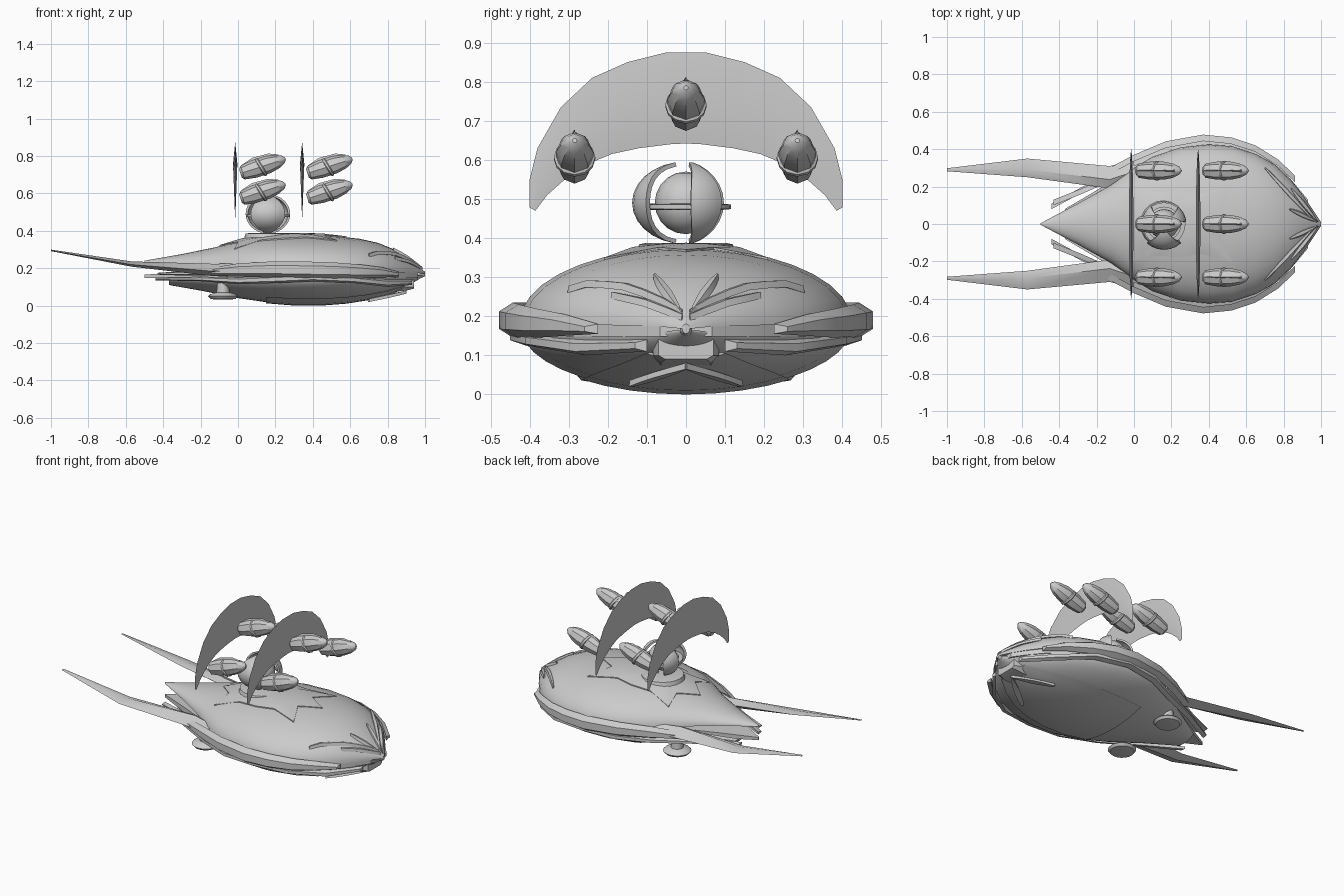
import bpy, bmesh, math
from mathutils import Matrix, Vector

if "Cube" in bpy.data.objects:
    bpy.data.objects.remove(bpy.data.objects["Cube"])

grey = bpy.data.materials.new("hull_grey")
grey.use_nodes = True
grey.diffuse_color = (0.6, 0.6, 0.6, 1)
grey.node_tree.nodes["Principled BSDF"].inputs["Base Color"].default_value = (0.6, 0.6, 0.6, 1)


def finish(name, bm, angle=35):
    bmesh.ops.recalc_face_normals(bm, faces=bm.faces)
    mesh = bpy.data.meshes.new(name)
    bm.to_mesh(mesh)
    bm.free()
    mesh.materials.append(grey)
    obj = bpy.data.objects.new(name, mesh)
    bpy.context.collection.objects.link(obj)
    bpy.ops.object.select_all(action="DESELECT")
    obj.select_set(True)
    bpy.context.view_layer.objects.active = obj
    bpy.ops.object.shade_smooth_by_angle(angle=math.radians(angle))
    return obj


def loft(name, rings, matrix=None, angle=35):
    """Skin a list of closed cross-sections and cap both ends."""
    bm = bmesh.new()
    rows = [[bm.verts.new(p) for p in ring] for ring in rings]
    n = len(rows[0])
    for a, b in zip(rows, rows[1:]):
        for i in range(n):
            j = (i + 1) % n
            bm.faces.new((a[i], a[j], b[j], b[i]))
    bm.faces.new(rows[0])
    bm.faces.new(rows[-1])
    if matrix:
        bm.transform(matrix)
    return finish(name, bm, angle)


def revolve(name, profile, matrix, sides):
    """Lathe (distance, radius) pairs around the local x axis."""
    turns = [2 * math.pi * i / sides for i in range(sides)]
    return loft(name, [[(x, r * math.cos(t), r * math.sin(t)) for t in turns]
                       for x, r in profile], matrix)


def interp(table, x):
    for a, b in zip(table, table[1:]):
        if x <= b[0]:
            k = (x - a[0]) / (b[0] - a[0])
            return [p + (q - p) * k for p, q in zip(a, b)]
    return list(table[-1])


def half_shell(x, w, edge, crest, power, steps=18):
    arc = [math.pi * i / steps for i in range(steps + 1)]
    return [(x, w * math.cos(t), edge + (crest - edge) * max(math.sin(t), 0) ** power)
            for t in arc]


# Upper shell: x, half width, edge height, crest height
UPPER = [(-0.5, 0.004, 0.232, 0.24), (-0.3, 0.11, 0.225, 0.275), (-0.12, 0.21, 0.21, 0.312),
         (0, 0.3, 0.2, 0.342), (0.1, 0.36, 0.195, 0.364), (0.25, 0.41, 0.19, 0.374),
         (0.4, 0.425, 0.185, 0.376), (0.53, 0.415, 0.182, 0.37), (0.65, 0.375, 0.18, 0.357),
         (0.75, 0.32, 0.18, 0.335), (0.84, 0.235, 0.178, 0.298), (0.91, 0.145, 0.176, 0.253),
         (0.96, 0.07, 0.174, 0.213), (1.0, 0.01, 0.168, 0.18)]
loft("upper_shell", [half_shell(*s, 1.0) for s in UPPER])

# Lower shell
LOWER = [(-0.37, 0.08, 0.14, 0.11), (-0.2, 0.18, 0.15, 0.08), (0, 0.3, 0.15, 0.04),
         (0.15, 0.375, 0.15, 0.018), (0.3, 0.41, 0.15, 0.006), (0.45, 0.415, 0.15, 0.006),
         (0.58, 0.39, 0.15, 0.016), (0.7, 0.34, 0.15, 0.035), (0.8, 0.26, 0.15, 0.06),
         (0.89, 0.16, 0.155, 0.095), (0.95, 0.07, 0.16, 0.13), (0.99, 0.01, 0.165, 0.155)]
loft("lower_shell", [half_shell(*s, 1.15) for s in LOWER])

# Recessed waist between the shells, ending in the lower tail point
waist = []
for x, w, edge, crest in UPPER[:-1]:
    top = min(edge, 0.165 + max(0, x + 0.5) * 0.07)
    waist.append([(x, -w * 0.95, 0.148), (x, w * 0.95, 0.148),
                  (x, w * 0.95, top), (x, -w * 0.95, top)])
loft("waist", waist)

# Raised keel panel under the belly
keel = []
for x, w, edge, crest in LOWER[3:10]:
    pts = half_shell(x, w, edge, crest, 1.15)[5:14]
    keel.append([(a, b, c - 0.006) for a, b, c in pts] + [(x, 0, crest + 0.03)])
loft("keel_panel", keel)


def dome(x, y, lift=0.0):
    _, w, edge, crest = interp(UPPER, x)
    return Vector((x, y, edge + (crest - edge) * math.sqrt(max(0, 1 - (y / w) ** 2)) + lift))


def rail(name, pts, thick, side):
    """Bevelled band through (x, y, low, high) points."""
    rings = []
    for x, y, lo, hi in pts:
        h = (hi - lo) * 0.25
        rings.append([(x, side * (y - thick), lo), (x, side * y, lo + h),
                      (x, side * y, hi - h), (x, side * (y - thick), hi)])
    loft(name, rings)


def strip(name, path, width, lift):
    """Flat tapering blade lying along a path of vectors."""
    rings = []
    for i, p in enumerate(path):
        d = (path[min(i + 1, len(path) - 1)] - path[max(i - 1, 0)]).normalized()
        s = d.cross(Vector((0, 0, 1))).normalized() * width * math.sin(math.pi * (i + 0.3) / len(path))
        up = Vector((0, 0, lift))
        rings.append([p - s - up, p + s - up, p + s * 0.6 + up, p - s * 0.6 + up])
    loft(name, rings)


for side, tag in ((1, "left"), (-1, "right")):
    # Side rails
    rail("upper_rail_" + tag, [(-0.16, 0.285, 0.16, 0.2), (0, 0.37, 0.155, 0.225),
         (0.17, 0.442, 0.15, 0.235), (0.37, 0.478, 0.145, 0.235), (0.52, 0.463, 0.145, 0.23),
         (0.65, 0.42, 0.145, 0.22), (0.77, 0.345, 0.15, 0.205), (0.86, 0.26, 0.155, 0.18)], 0.035, side)
    rail("lower_rail_" + tag, [(-0.44, 0.11, 0.135, 0.15), (-0.2, 0.24, 0.13, 0.155),
         (0, 0.335, 0.115, 0.15), (0.2, 0.425, 0.12, 0.16), (0.4, 0.45, 0.13, 0.165),
         (0.62, 0.41, 0.12, 0.155), (0.8, 0.285, 0.1, 0.14), (0.93, 0.13, 0.11, 0.14)], 0.03, side)
    rail("tail_blade_" + tag, [(-0.43, 0.13, 0.165, 0.175), (-0.28, 0.19, 0.16, 0.185),
         (-0.1, 0.27, 0.16, 0.21), (0.02, 0.32, 0.17, 0.22)], 0.03, side)

    # Swept tail fins: x, inner y, outer y, centre height, half thickness
    fin = [(0.0, 0.24, 0.34, 0.19, 0.035), (-0.13, 0.19, 0.31, 0.19, 0.033),
           (-0.57, 0.25, 0.35, 0.222, 0.014), (-1.0, 0.282, 0.298, 0.295, 0.004)]
    loft("tail_fin_" + tag, [[(x, side * a, z + t * 0.3), (x, side * (a * 0.6 + b * 0.4), z + t),
         (x, side * b, z - t * 0.2), (x, side * (a + b) / 2, z - t)] for x, a, b, z, t in fin])

    # Belly discs on short pylons
    upright = Matrix.Translation((-0.08, side * 0.2, 0)) @ Matrix.Rotation(-math.pi / 2, 4, "Y")
    revolve("belly_disc_" + tag, [(0.033, 0.05), (0.036, 0.068), (0.05, 0.08),
                                  (0.06, 0.07), (0.07, 0.035), (0.13, 0.03)], upright, 20)

    # Nose petals and chin chevron
    for k, (x0, x1, y1) in enumerate(((0.985, 0.84, 0.19), (0.98, 0.83, 0.08), (0.97, 0.7, 0.3))):
        path = [dome(x0 + (x1 - x0) * i / 6, side * (0.01 + (y1 - 0.01) * i / 6), 0.005)
                for i in range(7)]
        strip(f"nose_petal_{k}_{tag}", path, 0.014, 0.009)
    strip("chin_chevron_" + tag, [Vector((0.9 - 0.05 * i, side * 0.035 * i, 0.072 - 0.011 * i))
                                  for i in range(5)], 0.018, 0.008)

# Nose tip and chin intake
revolve("nose_tip", [(0.96, 0.016), (0.985, 0.016), (1.0, 0.009)],
        Matrix.Translation((0, 0, 0.165)), 10)
loft("chin_intake", [[(x, -w, 0.14), (x, w, 0.14), (x, w, 0.1), (x, w * 0.75, z),
                      (x, -w * 0.75, z), (x, -w, 0.1)]
                     for x, w, z in ((0.8, 0.085, 0.07), (0.9, 0.085, 0.08), (0.94, 0.07, 0.09))])

# Pointed collar draped over the back
half = [(0.58, 0.0), (0.46, 0.07), (0.53, 0.21), (0.36, 0.16), (0.25, 0.18),
        (0.13, 0.17), (-0.02, 0.2), (0.0, 0.09), (-0.1, 0.0)]
outline = half + [(x, -y) for x, y in half[-2:0:-1]]
rings = []
for scale, lift in ((1.0, -0.01), (1.0, 0.006), (0.65, 0.012), (0.35, 0.013), (0.05, 0.014)):
    rings.append([dome(0.2 + (x - 0.2) * scale, y * scale, lift) for x, y in outline])
loft("back_collar", rings)
revolve("orb_base", [(0.35, 0.13), (0.384, 0.12), (0.388, 0.1)],
        Matrix.Translation((0.16, 0, 0)) @ Matrix.Rotation(-math.pi / 2, 4, "Y"), 20)

# Floating orb: core, equator ring and curved guards
centre = Matrix.Translation((0.16, 0, 0.49))
bm = bmesh.new()
bmesh.ops.create_uvsphere(bm, u_segments=16, v_segments=10, radius=0.08, matrix=centre)
finish("orb_core", bm)
ring = [[((r) * math.cos(t), (r) * math.sin(t), z - 0.01)
         for r, z in ((0.09, -0.008), (0.115, -0.006), (0.115, 0.006), (0.09, 0.008))]
        for t in [math.pi * i / 12 for i in range(25)]]
loft("orb_ring", ring, centre)
for k, (azimuth, spread, radius) in enumerate(((-90, 42, 0.138), (28, 22, 0.12), (150, 24, 0.12))):
    rows = []
    for i in range(13):
        lat = math.radians(-78 + 13 * i)
        row = []
        for rad, order in ((1.0, range(7)), (0.9, range(6, -1, -1))):
            for j in order:
                a = math.radians(azimuth + spread * (j / 3 - 1) * math.cos(lat * 0.8))
                row.append((radius * rad * math.cos(lat) * math.cos(a),
                            radius * rad * math.cos(lat) * math.sin(a),
                            0.106 * rad * math.sin(lat)))
        rows.append(row)
    loft(f"orb_guard_{k}", rows, centre)

# Crescent sails, each with three hovering pods
OUTER = [(0, 0.875), (0.05, 0.875), (0.15, 0.85), (0.24, 0.81), (0.32, 0.735),
         (0.38, 0.63), (0.4, 0.55), (0.4, 0.478)]
INNER = [(0, 0.642), (0.04, 0.64), (0.12, 0.63), (0.19, 0.615), (0.25, 0.59),
         (0.31, 0.55), (0.355, 0.51), (0.385, 0.47)]
pod = [(-0.125, 0.024), (-0.112, 0.038), (-0.05, 0.048), (0.03, 0.048),
       (0.08, 0.038), (0.115, 0.022), (0.128, 0.006)]
for group, x in (("rear", -0.015), ("front", 0.343)):
    spans = list(zip(OUTER, INNER))
    spans = [((-a, b), (-c, d)) for (a, b), (c, d) in spans[:0:-1]] + spans
    sail = []
    for (oy, oz), (iy, iz) in spans:
        t = 0.05 * math.hypot(oy - iy, oz - iz)
        my, mz = (oy + iy) / 2, (oz + iz) / 2
        sail.append([(x, oy, oz), (x + t, my, mz), (x, iy, iz), (x - t, my, mz)])
    loft("sail_" + group, sail)
    for spot, y, z in (("middle", 0, 0.745), ("left", 0.285, 0.61), ("right", -0.285, 0.61)):
        place = Matrix.Translation((x + 0.147, y, z)) @ Matrix.Rotation(math.radians(-18), 4, "Y")
        revolve(f"pod_{group}_{spot}", pod, place, 8)
        lean = place @ Matrix.Rotation(math.radians(-14), 4, "Y")
        revolve(f"pod_band_{group}_{spot}", [(-0.02, 0.047), (-0.015, 0.053), (-0.005, 0.053),
                                             (0, 0.047)], lean, 12)
        loft(f"pod_fin_{group}_{spot}", [[(a, -0.006, 0.03), (a, 0.006, 0.03), (a, 0, h)]
             for a, h in ((-0.11, 0.04), (-0.04, 0.06), (0.05, 0.055), (0.1, 0.033))], place)
